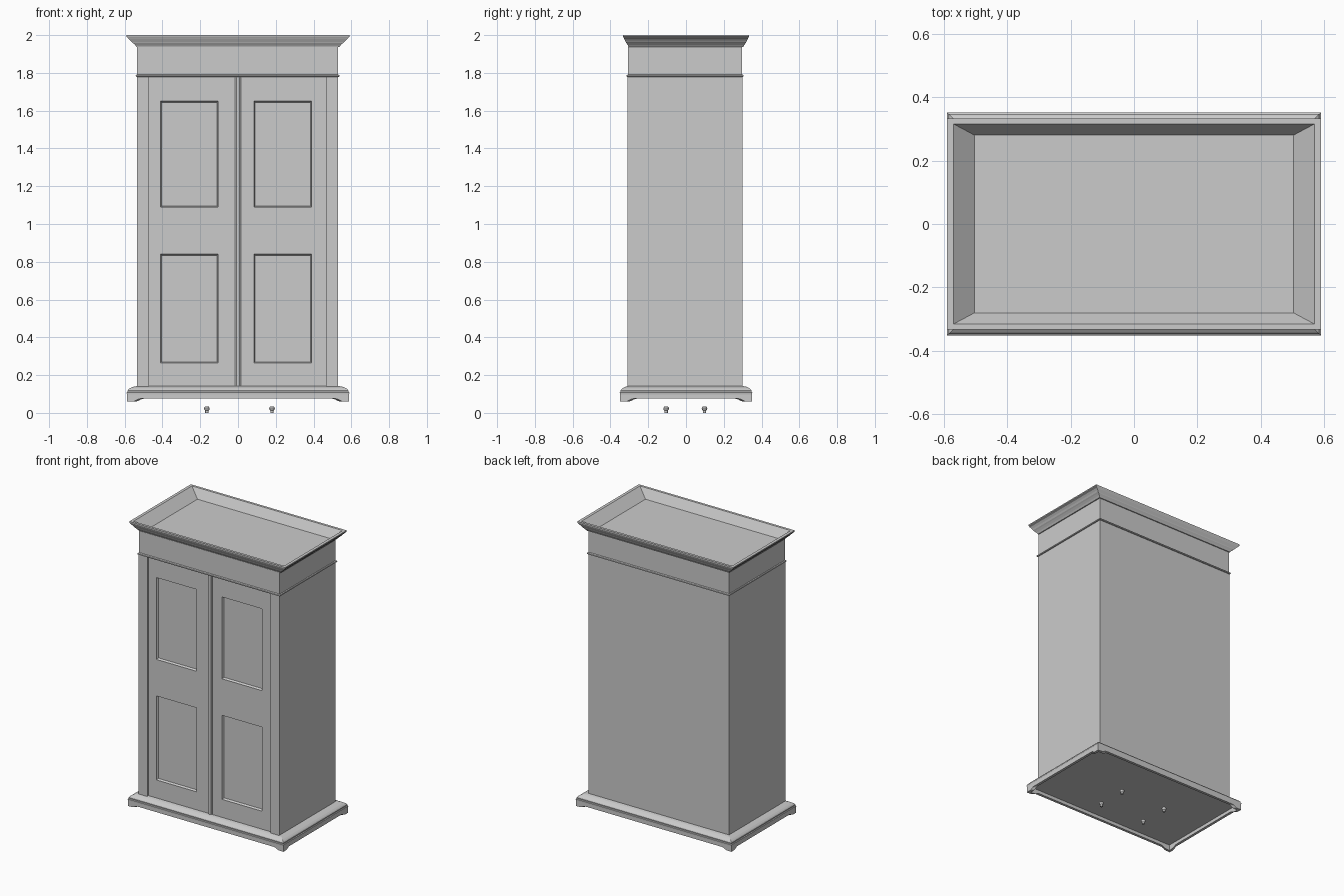
import bpy, bmesh, math

if "Cube" in bpy.data.objects:
    bpy.data.objects.remove(bpy.data.objects["Cube"])

CX, CY = -0.002, -0.005          # centre of the carcass


def make(name, bm, smooth=False):
    bmesh.ops.recalc_face_normals(bm, faces=bm.faces)
    me = bpy.data.meshes.new(name)
    bm.to_mesh(me)
    bm.free()
    ob = bpy.data.objects.new(name, me)
    bpy.context.collection.objects.link(ob)
    if smooth:
        bpy.context.view_layer.objects.active = ob
        ob.select_set(True)
        bpy.ops.object.shade_smooth_by_angle(angle=math.radians(35))
        ob.select_set(False)
    return ob


def box(name, x0, x1, y0, y1, z0, z1):
    bm = bmesh.new()
    bmesh.ops.create_cube(bm, size=1)
    for v in bm.verts:
        v.co = ((x0 + x1) / 2 + v.co.x * (x1 - x0),
                (y0 + y1) / 2 + v.co.y * (y1 - y0),
                (z0 + z1) / 2 + v.co.z * (z1 - z0))
    return make(name, bm)


def loft(name, rings, cap_start=False, cap_end=False, loop=False):
    bm = bmesh.new()
    vs = [[bm.verts.new(p) for p in r] for r in rings]
    pairs = list(zip(vs, vs[1:])) + ([(vs[-1], vs[0])] if loop else [])
    for a, b in pairs:
        n = len(a)
        for i in range(n):
            j = (i + 1) % n
            bm.faces.new((a[i], a[j], b[j], b[i]))
    if cap_start:
        bm.faces.new(vs[0])
    if cap_end:
        bm.faces.new(vs[-1])
    return make(name, bm)


def rect(hx, hy, z, cx=0.0, cy=0.0):
    return [(cx + sx * hx, cy + sy * hy, z)
            for sx, sy in ((-1, -1), (1, -1), (1, 1), (-1, 1))]


def door(name, x0, x1, px0, px1):
    # flat front with two sunken panels, each with a sloped moulding
    bm = bmesh.new()
    xs = [x0, px0, px1, x1]
    zs = [0.135, 0.265, 0.84, 1.09, 1.65, 1.785]
    g = [[bm.verts.new((x, -0.297, z)) for z in zs] for x in xs]
    panels = []
    for i in range(3):
        for k in range(5):
            f = bm.faces.new((g[i][k], g[i + 1][k], g[i + 1][k + 1], g[i][k + 1]))
            if i == 1 and k in (1, 3):
                panels.append(f)
    for depth, width in ((0.006, 0.003), (0.010, 0.008)):
        bmesh.ops.inset_individual(bm, faces=panels, thickness=width)
        for f in panels:
            for v in f.verts:
                v.co.y += depth
    return make(name, bm)


# Carcass and front stiles
box("carcass", -0.535, 0.53, -0.28, 0.298, 0.13, 1.79)
box("left_stile", -0.535, -0.47, -0.31, -0.28, 0.13, 1.79)
box("right_stile", 0.465, 0.53, -0.31, -0.28, 0.13, 1.79)

# Doors and the rounded strip between them
door("left_door", -0.47, 0.0, -0.41, -0.105)
door("right_door", 0.0, 0.465, 0.085, 0.39)
strip = [[(x, -0.297 + d, z) for x, d in
          ((-0.015, 0.01), (-0.015, -0.003), (-0.008, -0.008),
           (0.008, -0.008), (0.015, -0.003), (0.015, 0.01))]
         for z in (0.14, 1.78)]
loft("door_strip", strip, True, True)

# Frieze and the thin band beneath it
loft("frieze", [rect(0.532, 0.301, z, CX, CY) for z in (1.785, 1.94)], True, True)
loft("frieze_band", [rect(0.532 + o, 0.303 + o, z, CX, CY) for o, z in
                     ((-0.002, 1.778), (0.006, 1.780), (0.008, 1.784),
                      (0.006, 1.789), (-0.002, 1.792))], True, True)

# Cornice: stepped outside, sloping tray inside
cornice = [(0.537, 0.303, 1.938), (0.545, 0.309, 1.948), (0.556, 0.316, 1.958),
           (0.563, 0.318, 1.963), (0.570, 0.323, 1.972), (0.580, 0.328, 1.981),
           (0.584, 0.329, 1.984), (0.584, 0.331, 1.988), (0.590, 0.333, 1.992),
           (0.590, 0.333, 2.0), (0.570, 0.316, 2.0), (0.503, 0.280, 1.941)]
loft("cornice", [rect(*c) for c in cornice], True, True)

# Base moulding
base = [(0.572, 0.333, 0.098), (0.588, 0.350, 0.098), (0.590, 0.351, 0.108),
        (0.585, 0.347, 0.111), (0.585, 0.347, 0.118), (0.580, 0.342, 0.125),
        (0.570, 0.333, 0.132), (0.553, 0.318, 0.139), (0.535, 0.303, 0.142)]
loft("base_moulding", [rect(*b) for b in base], True, True)


# Skirt with bracket feet: bottom edge dips at the corners
def skirt_ring(hx, hy, z=None):
    steps = [0, 0.035, 0.045, 0.053, 0.061, 0.07]
    drop = [0.06, 0.061, 0.065, 0.070, 0.0735, 0.075]
    pts = []
    c = rect(hx, hy, 0)
    for a, b in zip(c, c[1:] + c[:1]):
        length = math.dist(a, b)
        along = [(s, d) for s, d in zip(steps, drop)]
        along += [(length - s, d) for s, d in zip(steps[:0:-1], drop[:0:-1])]
        for s, d in along:
            t = s / length
            pts.append((a[0] + (b[0] - a[0]) * t, a[1] + (b[1] - a[1]) * t,
                        d if z is None else z))
    return pts


loft("bracket_skirt", [skirt_ring(0.588, 0.350, 0.1), skirt_ring(0.588, 0.350),
                       skirt_ring(0.570, 0.332), skirt_ring(0.570, 0.332, 0.1)],
     loop=True)

# Four small turned knobs underneath
PROFILE = [(0.009, 0.0), (0.009, 0.012), (0.014, 0.018), (0.015, 0.026), (0.010, 0.033)]
for x in (-0.165, 0.18):
    for y in (-0.105, 0.098):
        side = "left" if x < 0 else "right"
        end = "front" if y < 0 else "back"
        loft(f"{end}_{side}_knob",
             [[(x + r * math.cos(i * math.tau / 16), y + r * math.sin(i * math.tau / 16), z)
               for i in range(16)] for r, z in PROFILE], True, True)
